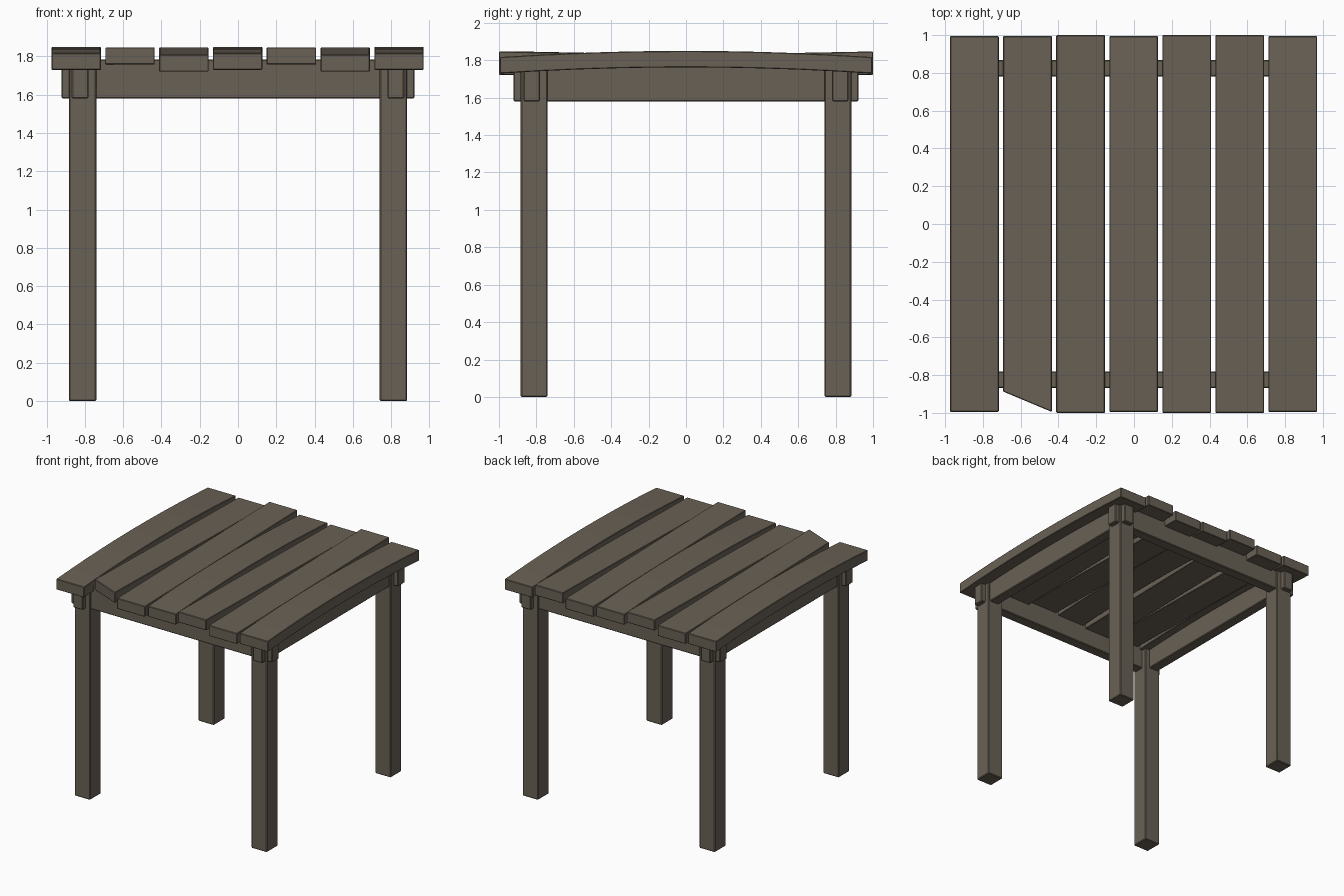
import bpy, bmesh

if "Cube" in bpy.data.objects:
    bpy.data.objects.remove(bpy.data.objects["Cube"])

wood = bpy.data.materials.new("weathered_wood")
wood.diffuse_color = (0.141, 0.119, 0.092, 1)
wood.use_nodes = True
wood.node_tree.nodes["Principled BSDF"].inputs["Base Color"].default_value = wood.diffuse_color


def finish(bm, name, bevel):
    """Soften the sharp edges and make a flat shaded object."""
    bmesh.ops.recalc_face_normals(bm, faces=bm.faces)
    sharp = [e for e in bm.edges if e.calc_face_angle(0) > 0.5]
    bmesh.ops.bevel(bm, geom=sharp, offset=bevel, segments=1, affect='EDGES')
    me = bpy.data.meshes.new(name)
    bm.to_mesh(me)
    bm.free()
    me.materials.append(wood)
    ob = bpy.data.objects.new(name, me)
    bpy.context.collection.objects.link(ob)
    return ob


def box(name, center, size, bevel=0.006):
    bm = bmesh.new()
    bmesh.ops.create_cube(bm, size=1)
    for v in bm.verts:
        v.co = [c + s * k for c, s, k in zip(center, size, v.co)]
    return finish(bm, name, bevel)


def plank(name, x, half_len, front_z, mid_z, back_z, cut=0.0):
    """Board along y whose top passes through three heights; cut skews the front left corner."""
    w, thick, n = 0.129, 0.088, 10 if abs(mid_z - (front_z + back_z) / 2) > 0.005 else 1
    bm = bmesh.new()
    rings = []
    for i in range(n + 1):
        t = -1 + 2 * i / n
        z = mid_z + (back_z - front_z) / 2 * t + ((front_z + back_z) / 2 - mid_z) * t * t
        skew = cut if i == 0 else 0
        rings.append([bm.verts.new((x + sx * w, t * half_len + (skew if sx < 0 else 0), z - d))
                      for sx, d in ((-1, 0), (1, 0), (1, thick), (-1, thick))])
    for a, b in zip(rings, rings[1:]):
        for k in range(4):
            bm.faces.new((a[k], a[(k + 1) % 4], b[(k + 1) % 4], b[k]))
    bm.faces.new(rings[0])
    bm.faces.new(rings[-1])
    return finish(bm, name, 0.004)


# Four square legs
for sx, side in ((-1, "left"), (1, "right")):
    for sy, end in ((-1, "front"), (1, "back")):
        box(f"{end}_{side}_leg", (sx * 0.812, sy * 0.812, 0.88), (0.144, 0.144, 1.76))

# Rails that pass through the legs and stick out at the corners
for s, a, b in ((-1, "front", "left"), (1, "back", "right")):
    box(f"{a}_rail", (0, s * 0.825, 1.6825), (1.845, 0.088, 0.205))
    box(f"{b}_rail", (s * 0.825, 0, 1.6805), (0.088, 1.845, 0.201))

# Table top boards: bowed ones, and ones tilted up at the front or the back
bowed = (1.817, 1.85, 1.817)
up_front = (1.847, 1.828, 1.809)
up_back = (1.809, 1.828, 1.847)
layout = [bowed, up_front, up_back, bowed, up_front, up_back, bowed]
for i, heights in enumerate(layout):
    plank(f"top_plank_{i + 1}", (i - 3) * 0.281 - 0.002, 1.0 if i in (2, 4, 5) else 0.995,
          *heights, cut=0.108 if i == 1 else 0)
